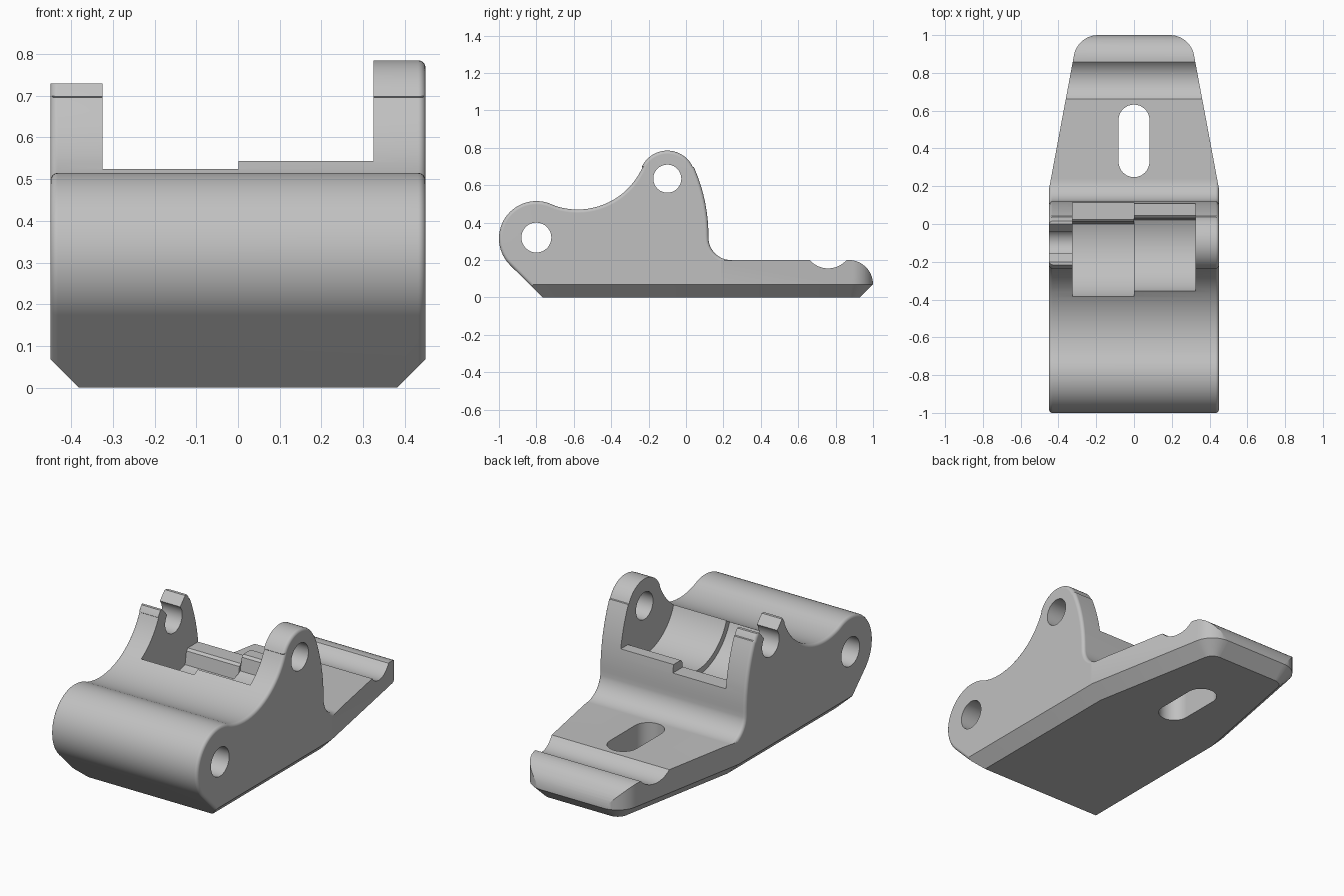
import bpy, bmesh
from math import sin, cos, asin, degrees, radians

cube = bpy.data.objects.get("Cube")
if cube:
    bpy.data.objects.remove(cube, do_unlink=True)

grey = bpy.data.materials.new("light grey")
grey.use_nodes = True
grey.diffuse_color = (0.53, 0.53, 0.53, 1)
grey.node_tree.nodes["Principled BSDF"].inputs["Base Color"].default_value = grey.diffuse_color


def arc(cy, cz, r, a0, a1, n=16):
    """Points on an arc, angles in degrees."""
    steps = [radians(a0 + (a1 - a0) * i / n) for i in range(n + 1)]
    return [(cy + r * cos(a), cz + r * sin(a)) for a in steps]


def loft(name, rings, bevel=0.0):
    """Closed solid through rings of equal point count, with capped ends."""
    bm = bmesh.new()
    loops = [[bm.verts.new(p) for p in ring] for ring in rings]
    n = len(loops[0])
    caps = [bm.faces.new(loops[0]), bm.faces.new(loops[-1])]
    for a, b in zip(loops, loops[1:]):
        for i in range(n):
            bm.faces.new((a[i], a[(i + 1) % n], b[(i + 1) % n], b[i]))
    bmesh.ops.recalc_face_normals(bm, faces=bm.faces)
    if bevel:
        edges = list({e for f in caps for e in f.edges})
        bmesh.ops.bevel(bm, geom=edges, offset=bevel, segments=4, profile=0.5, affect='EDGES')
    mesh = bpy.data.meshes.new(name)
    bm.to_mesh(mesh)
    bm.free()
    mesh.materials.append(grey)
    obj = bpy.data.objects.new(name, mesh)
    bpy.context.collection.objects.link(obj)
    return obj


def side_prism(name, points, x0, x1, bevel=0.0):
    """Side profile (y, z) extruded along x."""
    return loft(name, [[(x, y, z) for y, z in points] for x in (x0, x1)], bevel)


def combine(target, cutter, operation='DIFFERENCE'):
    mod = target.modifiers.new("cut", 'BOOLEAN')
    mod.operation = operation
    mod.solver = 'EXACT'
    mod.object = cutter
    bpy.context.view_layer.objects.active = target
    bpy.ops.object.modifier_apply(modifier=mod.name)
    bpy.data.objects.remove(cutter, do_unlink=True)


HINGE = (-0.1, 0.635)

# Body: barrel, saddle, lug, rear slope, tongue, groove and rounded lip
profile = [(-0.767, 0)]
profile += arc(-0.8, 0.315, 0.2, 225, 67.6, 28)
profile += arc(-0.58, 0.85, 0.38, 247.6, 336, 20)[1:]
profile += arc(*HINGE, 0.15, 155, 25, 20)
profile += arc(-0.78, 0.33, 0.9, 24, 0, 12)
profile += arc(0.24, 0.32, 0.12, 180, 270, 12)[1:]
profile += arc(0.76, 0.285, 0.13, 221, 319, 12)
profile += arc(0.87, 0.07, 0.13, 90, -8, 14)
profile += [(0.95, 0)]
body = side_prism("bracket_body", profile, -0.45, 0.45, 0.018)


# Plan shape: tapered tongue with rounded corners and a chamfered underside
def plan(inset, z):
    half = [(0.451 - inset, -1.1), (0.451 - inset, 0.18)]
    half += arc(0.19, 0.87, 0.13 - inset, 8, 90, 12)
    outline = half + [(-x, y) for x, y in reversed(half)]
    return [(x, y, z) for x, y in outline]


plan_solid = loft("plan_cutter", [plan(0.08, -0.01), plan(0, 0.07), plan(0, 1.0)])
combine(body, plan_solid, 'INTERSECT')

# Two scooped pockets between the lugs, each with a rear ridge
for name, x0, x1, r, step_y, ridge in (
        ("wide_scoop", -0.325, 0.001, 0.305, 0.0, 0.43),
        ("narrow_scoop", 0.0, 0.325, 0.272, 0.02, 0.475)):
    end = 270 + degrees(asin((step_y - HINGE[0]) / r))
    scoop = arc(*HINGE, r, 180, end, 32)
    scoop += [(step_y + 0.012, ridge - 0.012), (step_y + 0.025, ridge)]
    scoop += [(0.3, ridge), (0.3, 1), (HINGE[0] - r, 1)]
    combine(body, side_prism(name, scoop, x0, x1))

# Barrel bore and hinge bore
combine(body, side_prism("barrel_bore", arc(-0.8, 0.32, 0.08, 0, 350, 35), -1, 1))
combine(body, side_prism("hinge_bore", arc(*HINGE, 0.075, 0, 350, 35), -1, 1))

# Snap-in opening with a flared mouth on the shorter lug
mouth = [(-0.15, 0.62), (-0.05, 0.62), (-0.05, 0.675), (0.0, 0.73),
         (0.2, 0.73), (0.2, 1), (-0.4, 1), (-0.4, 0.73), (-0.2, 0.73), (-0.15, 0.675)]
combine(body, side_prism("snap_opening", mouth, -1, -0.32))

# Elongated slot through the tongue
slot = arc(0, 0.55, 0.082, 0, 180) + arc(0, 0.33, 0.082, 180, 360)
combine(body, loft("slot_cutter", [[(x, y, z) for x, y in slot] for z in (-0.2, 0.5)]))

# Smooth curved faces, keep edges crisp
bpy.ops.object.select_all(action='DESELECT')
body.select_set(True)
bpy.context.view_layer.objects.active = body
bpy.ops.object.shade_smooth_by_angle(angle=radians(28))
weighted = body.modifiers.new("even_shading", 'WEIGHTED_NORMAL')
weighted.keep_sharp = True
